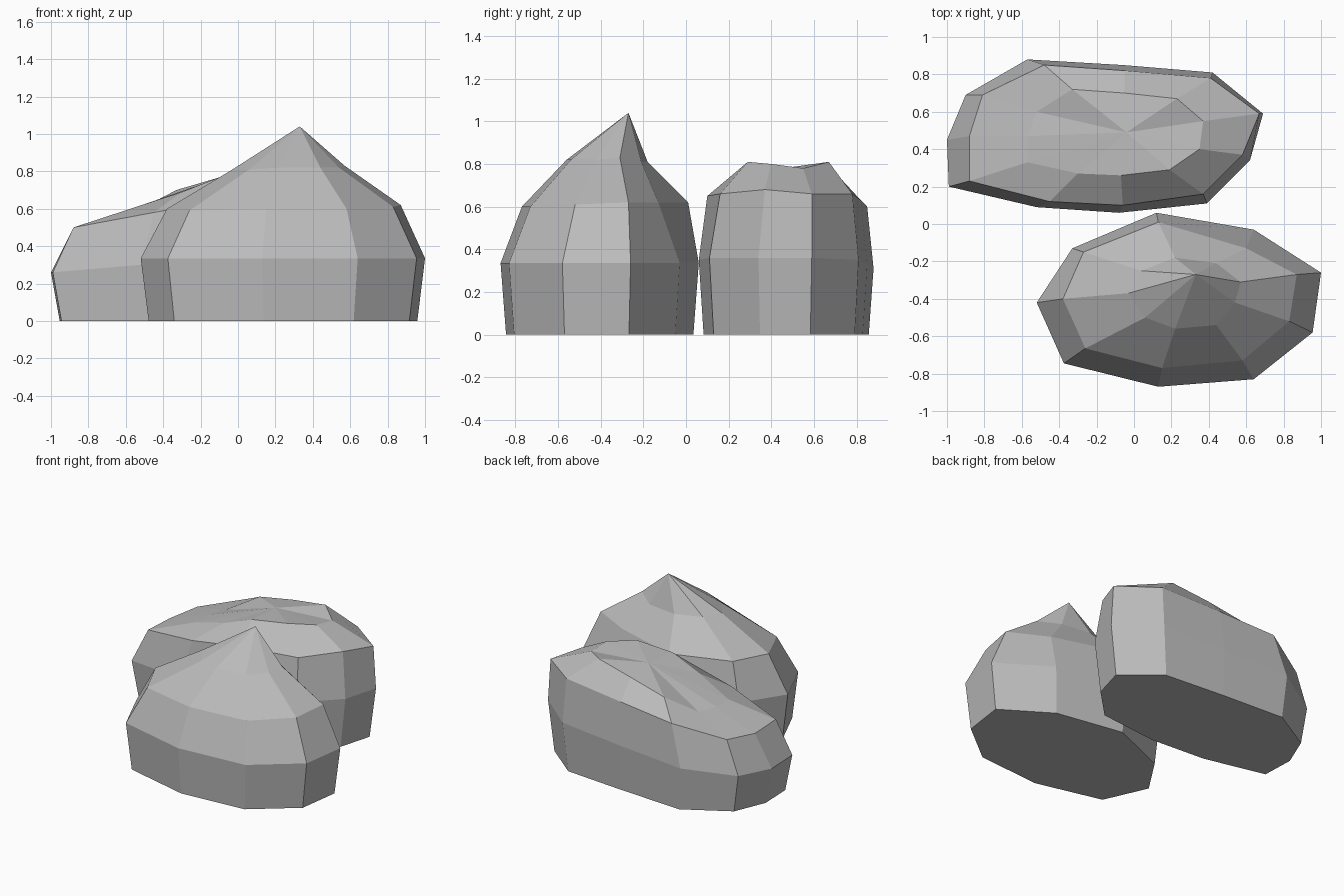
import bpy, bmesh

stone = bpy.data.materials.new("stone grey")
stone.diffuse_color = (0.5, 0.5, 0.5, 1)


def make_rock(name, centre, girdle, shoulder, crown, apex, foot=0.945):
    """Loft a faceted rock: tapered foot, girdle, shoulder, crown, apex."""
    cx, cy = centre
    base = [(cx + (x - cx) * foot, cy + (y - cy) * foot, 0) for x, y, z in girdle]
    bm = bmesh.new()
    rings = [[bm.verts.new(p) for p in ring] for ring in (base, girdle, shoulder, crown)]
    n = len(base)
    bm.faces.new(rings[0][::-1])
    for low, high in zip(rings, rings[1:]):
        for i in range(n):
            j = (i + 1) % n
            bm.faces.new((low[i], low[j], high[j], high[i]))
    tip = bm.verts.new(apex)
    for i in range(n):
        bm.faces.new((rings[3][i], rings[3][(i + 1) % n], tip))
    bmesh.ops.recalc_face_normals(bm, faces=bm.faces)
    mesh = bpy.data.meshes.new(name)
    bm.to_mesh(mesh)
    bm.free()
    mesh.materials.append(stone)
    obj = bpy.data.objects.new(name, mesh)
    bpy.context.collection.objects.link(obj)


# Pointed rock at the front
make_rock(
    "front_rock", (0.25, -0.40),
    girdle=[(x, y, 0.335) for x, y in (
        (-0.52, -0.42), (-0.375, -0.745), (0.13, -0.87), (0.64, -0.83), (0.955, -0.58),
        (1.0, -0.26), (0.64, -0.03), (0.12, 0.06), (-0.33, -0.13))],
    shoulder=[(-0.38, -0.40, 0.60), (-0.26, -0.665, 0.59), (0.15, -0.77, 0.60),
              (0.58, -0.73, 0.60), (0.83, -0.52, 0.61), (0.87, -0.27, 0.62),
              (0.60, -0.13, 0.62), (0.13, 0.01, 0.62), (-0.27, -0.15, 0.61)],
    crown=[(-0.03, -0.37, 0.81), (0.06, -0.50, 0.81), (0.22, -0.56, 0.82),
           (0.44, -0.54, 0.82), (0.54, -0.42, 0.82), (0.57, -0.31, 0.83),
           (0.44, -0.21, 0.81), (0.22, -0.18, 0.81), (0.04, -0.25, 0.81)],
    apex=(0.33, -0.27, 1.04))

# Long sloping rock at the back, with a slightly sunken crown
make_rock(
    "back_rock", (-0.15, 0.47),
    girdle=[(-0.99, 0.20, 0.26), (-0.52, 0.09, 0.30), (-0.08, 0.06, 0.35),
            (0.39, 0.11, 0.36), (0.62, 0.34, 0.36), (0.69, 0.59, 0.36),
            (0.42, 0.81, 0.35), (-0.06, 0.85, 0.33), (-0.57, 0.88, 0.31),
            (-0.90, 0.69, 0.27), (-1.0, 0.45, 0.26)],
    shoulder=[(-0.88, 0.23, 0.50), (-0.45, 0.12, 0.58), (-0.06, 0.10, 0.65),
              (0.37, 0.16, 0.66), (0.58, 0.37, 0.68), (0.67, 0.59, 0.66),
              (0.41, 0.78, 0.66), (-0.05, 0.82, 0.63), (-0.48, 0.85, 0.60),
              (-0.81, 0.69, 0.51), (-0.88, 0.47, 0.49)],
    crown=[(-0.57, 0.33, 0.60), (-0.30, 0.27, 0.69), (-0.07, 0.26, 0.78),
           (0.19, 0.29, 0.81), (0.35, 0.40, 0.80), (0.37, 0.55, 0.78),
           (0.23, 0.67, 0.81), (-0.05, 0.70, 0.76), (-0.33, 0.72, 0.70),
           (-0.52, 0.60, 0.60), (-0.57, 0.47, 0.60)],
    apex=(-0.04, 0.49, 0.785))
